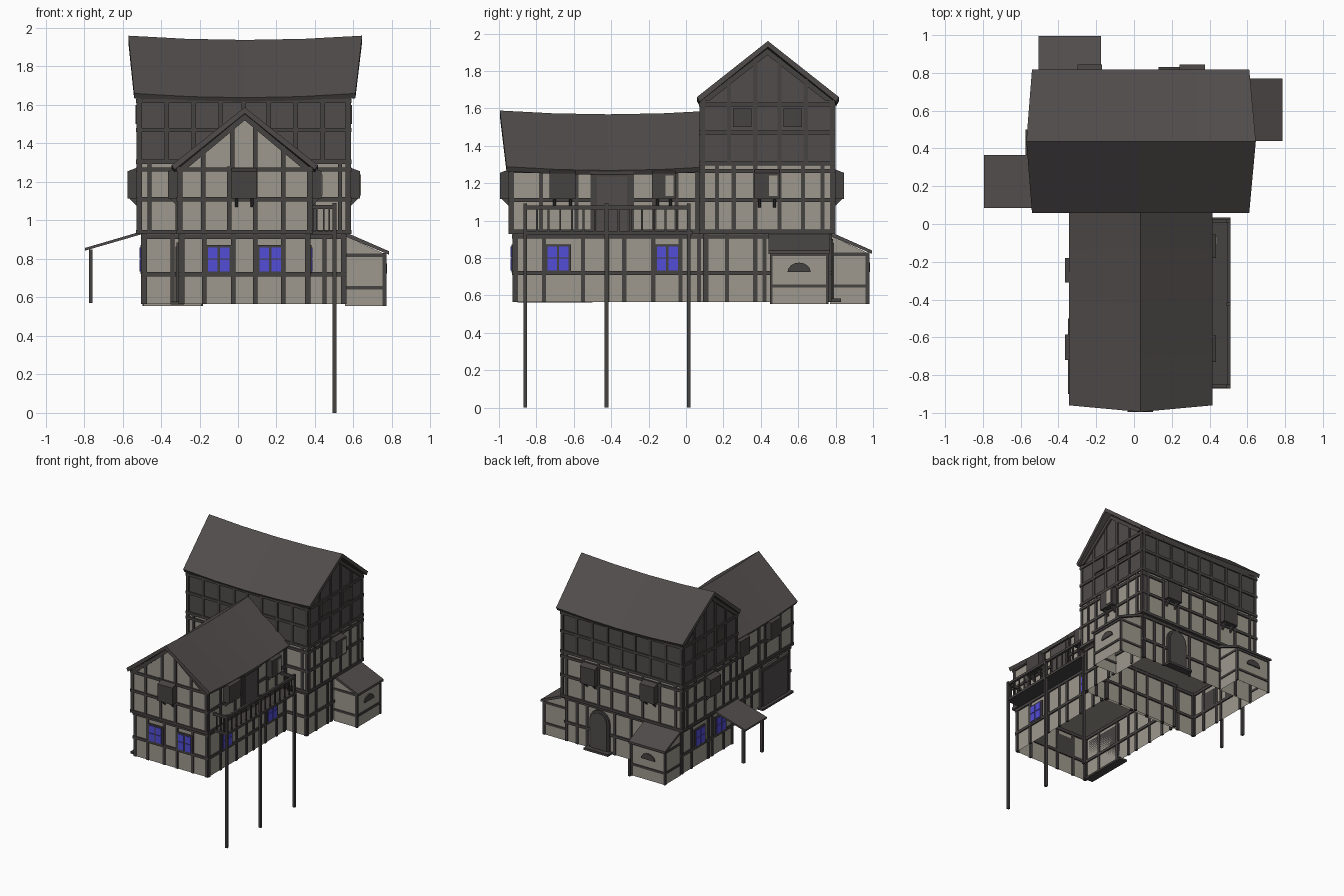
import bpy, bmesh, math
from mathutils import Vector

if "Cube" in bpy.data.objects:
    bpy.data.objects.remove(bpy.data.objects["Cube"])


def material(name, rgb):
    m = bpy.data.materials.new(name)
    m.diffuse_color = (*rgb, 1)
    m.use_nodes = True
    m.node_tree.nodes["Principled BSDF"].inputs["Base Color"].default_value = m.diffuse_color
    return m


PLASTER = material("plaster", (0.34, 0.315, 0.27))
TIMBER = material("dark timber", (0.062, 0.056, 0.054))
ROOF = material("roof slate", (0.080, 0.072, 0.070))
GLASS = material("blue glass", (0.085, 0.075, 0.68))


class Part:
    """Collects solids into one named object."""
    def __init__(self, name, mat):
        self.name, self.mat, self.bm = name, mat, bmesh.new()

    def extrude(self, pts, vec):
        bm, n = self.bm, len(pts)
        a = [bm.verts.new(p) for p in pts]
        b = [bm.verts.new(Vector(p) + Vector(vec)) for p in pts]
        bm.faces.new(a)
        bm.faces.new(b[::-1])
        for i in range(n):
            bm.faces.new((a[i], b[i], b[(i + 1) % n], a[(i + 1) % n]))

    def box(self, x0, x1, y0, y1, z0, z1):
        self.extrude([(x0, y0, z0), (x1, y0, z0), (x1, y1, z0), (x0, y1, z0)], (0, 0, z1 - z0))

    def side_prism(self, side, prof, u0, u1):
        """Profile of (distance from wall, z), extruded along the wall."""
        self.extrude([at(side, u0, d, z) for d, z in prof],
                     Vector(at(side, u1, 0, 0)) - Vector(at(side, u0, 0, 0)))

    def plate(self, side, outline, d0, d1):
        """Outline of (along wall, z), extruded away from the wall."""
        self.extrude([at(side, u, d0, z) for u, z in outline],
                     Vector(at(side, 0, d1, 0)) - Vector(at(side, 0, d0, 0)))

    def panel(self, side, u0, u1, z0, z1, d0, d1):
        self.plate(side, [(u0, z0), (u1, z0), (u1, z1), (u0, z1)], d0, d1)

    def done(self, open_bottom=False):
        bm = self.bm
        bmesh.ops.recalc_face_normals(bm, faces=bm.faces)
        if open_bottom:
            bmesh.ops.delete(bm, geom=[f for f in bm.faces if f.normal.z < -0.9], context='FACES')
        me = bpy.data.meshes.new(self.name)
        bm.to_mesh(me)
        bm.free()
        me.materials.append(self.mat)
        ob = bpy.data.objects.new(self.name, me)
        bpy.context.collection.objects.link(ob)


def at(side, u, d, z):
    axis, sign, pos = side
    return (pos + sign * d, u, z) if axis == 'x' else (u, pos + sign * d, z)


def storey(name, x0, x1, y0, y1, z0, z1, mat, xs, ys, rails, open_bottom=False):
    """Plain wall box with a timber frame of posts and rails on it."""
    w = Part(name + "_walls", mat)
    w.box(x0, x1, y0, y1, z0, z1)
    w.done(open_bottom)
    t, h, o = Part(name + "_timbers", TIMBER), 0.011, 0.008
    for x in xs:
        for y in (y0, y1):
            t.box(x - h, x + h, y - o, y + o, z0, z1)
    for y in ys:
        for x in (x0, x1):
            t.box(x - o, x + o, y - h, y + h, z0, z1)
    for z in rails:
        for y in (y0, y1):
            t.box(x0 - o, x1 + o, y - o - .002, y + o + .002, z - h, z + h)
        for x in (x0, x1):
            t.box(x - o - .002, x + o + .002, y0 - o, y1 + o, z - h, z + h)
    t.done()


# Timber-framed storeys of the tall block and the front wing
storey("block_ground", -.495, .555, .10, .77, .565, .93, PLASTER,
       [-.485, -.34, -.19, -.04, .11, .36, .45, .545], [.11, .22, .37, .42, .64, .76], [.72, .915], True)
storey("block_middle", -.52, .58, .08, .79, .93, 1.30, PLASTER,
       [-.51, -.46, -.315, -.16, -.02, .12, .24, .38, .53, .57],
       [.09, .165, .255, .37, .50, .625, .73, .78], [.94, 1.11, 1.265, 1.305])
storey("block_top", -.52, .58, .08, .79, 1.30, 1.645, ROOF,
       [-.51, -.37, -.23, -.09, .03, .16, .30, .44, .57], [.09, .23, .37, .50, .64, .78], [1.47, 1.62])
storey("wing_ground", -.30, .37, -.92, .12, .565, .93, PLASTER,
       [-.29, -.175, -.025, .09, .235, .36], [-.91, -.76, -.55, -.42, -.33, -.175, -.03, .07], [.72, .915], True)
storey("wing_upper", -.31, .38, -.94, .12, .93, 1.28, PLASTER,
       [-.30, -.18, -.045, .09, .235, .37], [-.93, -.775, -.585, -.5, -.29, -.17, -.05, .06], [.94, 1.11, 1.265])

BLOCK_L, BLOCK_R, BLOCK_B = ('x', -1, -.52), ('x', 1, .58), ('y', 1, .79)
WING_L, WING_R, WING_F = ('x', -1, -.31), ('x', 1, .38), ('y', -1, -.94)


def gable(name, side, mat, c, half, z0, z1, posts):
    g = Part(name + "_wall", mat)
    g.plate(side, [(c - half, z0), (c + half, z0), (c, z1)], -.04, 0)
    g.done()
    t = Part(name + "_timbers", TIMBER)
    for p in posts:
        t.panel(side, p - .011, p + .011, z0, z1 - (z1 - z0) * abs(p - c) / half, -.008, .008)
    for s in (-1, 1):   # raking timbers
        t.plate(side, [(c + s * half, z0), (c, z1), (c, z1 - .035), (c + s * (half - .045), z0)], -.01, .012)
    t.done()


gable("wing_gable", WING_F, PLASTER, .035, .345, 1.27, 1.555, [-.18, -.03, .09, .235])
for nm, s in (("left_gable", BLOCK_L), ("right_gable", BLOCK_R)):
    gable(nm, s, ROOF, .435, .355, 1.64, 1.92, [.23, .37, .50, .64])


def saddle_roof(name, along, c, half, ridge, eave, zr, ze, sag, thick):
    """Sagging gable roof; ridge and eave are (start, end) along the axis."""
    p, n, rings = Part(name, ROOF), 4, []
    for i in range(n + 1):
        t = i / n
        drop = sag * (1 - (2 * t - 1) ** 2)
        r = ridge[0] + t * (ridge[1] - ridge[0])
        e = eave[0] + t * (eave[1] - eave[0])
        ring = [(-half, e, ze), (0, r, zr), (half, e, ze),
                (half - .015, e, ze - thick), (0, r, zr - thick * 1.3), (-half + .015, e, ze - thick)]
        rings.append([p.bm.verts.new((c + a, b, z - drop) if along == 'y' else (b, c + a, z - drop))
                      for a, b, z in ring])
    for a, b in zip(rings, rings[1:]):
        for i in range(6):
            j = (i + 1) % 6
            p.bm.faces.new((a[i], a[j], b[j], b[i]))
    for r in (rings[0], rings[-1]):
        p.bm.faces.new((r[0], r[1], r[4], r[5]))
        p.bm.faces.new((r[1], r[2], r[3], r[4]))
    p.done()


saddle_roof("block_roof", 'x', .438, .38, (-.57, .645), (-.54, .61), 1.96, 1.66, .022, .025)
saddle_roof("wing_roof", 'y', .035, .38, (-.995, .16), (-.96, .14), 1.588, 1.288, .02, .025)

# Projecting bay boxes on two brackets
bays = Part("bay_boxes", TIMBER)
for side, u0, u1 in [(WING_F, -.035, .10), (WING_R, -.73, -.59), (WING_R, -.18, -.055),
                     (WING_L, -.31, -.18), (WING_L, -.72, -.585), (BLOCK_R, .365, .50),
                     (BLOCK_L, .365, .50), (BLOCK_B, .24, .375), (BLOCK_B, -.30, -.17)]:
    bays.side_prism(side, [(-.01, 1.28), (.055, 1.255), (.055, 1.115), (-.01, 1.115)], u0, u1)
    for u in (u0 + .02, u1 - .035):
        bays.side_prism(side, [(0, 1.115), (.045, 1.115), (0, 1.07)], u, u + .015)
bays.done()
pale = Part("bay_pale_panels", PLASTER)
pale.panel(WING_R, -.11, -.067, 1.13, 1.24, .05, .06)
pale.panel(BLOCK_R, .445, .488, 1.13, 1.24, .05, .06)
pale.done()

# Ground floor windows: frame with four blue panes
frames, panes = Part("window_frames", TIMBER), Part("window_panes", GLASS)
front, right, left = ('y', -1, -.92), ('x', 1, .37), ('x', -1, -.495)
for side, c in [(front, -.10), (front, .168), (right, -.685), (right, -.10), (left, .54), (left, .27)]:
    frames.panel(side, c - .071, c + .071, .722, .872, -.005, .012)
    for du in (-.031, .031):
        for z0, z1 in ((.734, .797), (.803, .860)):
            panes.panel(side, c + du - .025, c + du + .025, z0, z1, .01, .017)
# Small dark windows in the top storey
for side in (BLOCK_L, BLOCK_R):
    for c in (.30, .57):
        frames.panel(side, c - .05, c + .05, 1.50, 1.60, -.005, .012)
frames.done()
panes.done()


def arc(c, z, rx, rz, n=8):
    return [(c + rx * math.cos(math.pi * i / n), z + rz * math.sin(math.pi * i / n)) for i in range(n + 1)]


# Lean-to sheds with a fan window
fans = Part("fan_windows", TIMBER)
for nm, side, u0, u1, d in [("right_shed", ('x', 1, .555), .44, .77, .21),
                            ("back_shed", ('y', 1, .77), -.505, -.175, .205)]:
    a, b, c = u0 + .015, u1 - .015, (u0 + u1) / 2
    w = Part(nm + "_walls", PLASTER)
    w.side_prism(side, [(0, .555), (d, .555), (d, .825), (0, .92)], a, b)
    w.done(True)
    r = Part(nm + "_roof", ROOF)
    r.side_prism(side, [(0, .94), (d + .02, .84), (d + .02, .822), (0, .918)], u0, u1)
    r.done()
    t = Part(nm + "_timbers", TIMBER)
    for u in (a, b):
        t.panel(side, u - .007, u + .007, .555, .83, d - .014, d + .006)
        for z in (.65, .82):
            t.panel(side, u - .006, u + .006, z - .009, z + .009, 0, d)
    for z in (.65, .82):
        t.panel(side, a, b, z - .009, z + .009, d - .01, d + .007)
    t.done()
    fans.plate(side, arc(c, .725, .062, .05), d, d + .009)
fans.done()

# Left porch roof on two posts
porch = Part("porch_roof", ROOF)
porch.side_prism(('x', -1, -.495), [(0, .945), (.30, .857), (.30, .843), (0, .93)], .085, .365)
porch.done()
pp = Part("porch_posts", TIMBER)
for y in (.105, .345):
    pp.box(-.775, -.755, y - .01, y + .01, .57, .85)
pp.done()

# Arched back door, wide left door and balcony door, with steps and hood
BACK = ('y', 1, .77)
doors, trim = Part("doors", ROOF), Part("door_frames_and_steps", TIMBER)
trim.plate(BACK, [(.33, .57)] + arc(.24, .81, .09, .09) + [(.15, .57)], 0, .015)
doors.plate(BACK, [(.31, .57)] + arc(.24, .81, .07, .07) + [(.17, .57)], .01, .022)
trim.panel(BACK, .13, .35, .565, .583, 0, .06)
GL = ('x', -1, -.30)
trim.panel(GL, -.88, -.52, .57, .885, 0, .02)
doors.panel(GL, -.86, -.54, .575, .865, .01, .026)
trim.panel(GL, -.90, -.50, .562, .578, -.02, .05)
trim.panel(WING_R, -.50, -.29, .94, 1.255, 0, .016)
doors.panel(WING_R, -.475, -.315, .94, 1.235, .01, .022)
trim.panel(WING_R, -.51, -.28, 1.245, 1.268, 0, .03)
doors.done()
trim.done()

# Balcony: deck, three tall posts, rails and balusters
deck = Part("balcony_deck", TIMBER)
deck.box(.37, .51, -.87, .035, .925, .945)
deck.done()
posts = Part("balcony_posts", TIMBER)
for y in (-.86, -.425, .015):
    posts.box(.491, .511, y - .01, y + .01, 0, 1.09)
posts.done()
rail = Part("balcony_railing", TIMBER)
rail.box(.492, .51, -.865, .02, 1.06, 1.08)
for i in range(1, 14):
    y = -.86 + i * .0625
    rail.box(.497, .505, y - .005, y + .005, .94, 1.065)
for y in (-.86, .015):
    rail.box(.38, .505, y - .009, y + .009, 1.06, 1.08)
    for x in (.41, .445, .475):
        rail.box(x - .004, x + .004, y - .005, y + .005, .94, 1.065)
rail.done()
